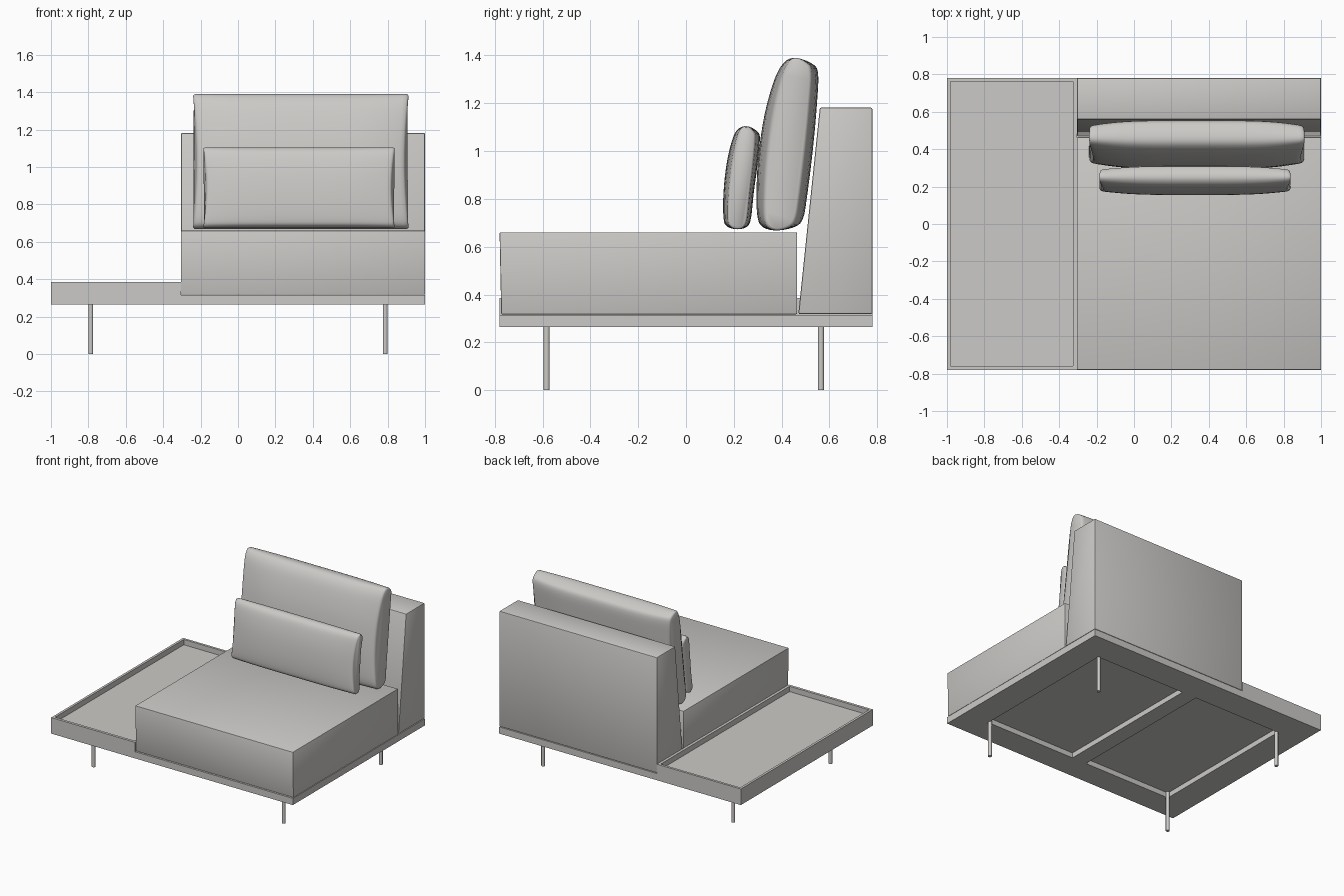
import bpy, bmesh, math
from mathutils import Vector

if "Cube" in bpy.data.objects:
    bpy.data.objects.remove(bpy.data.objects["Cube"])

grey = bpy.data.materials.new("warm grey")
grey.diffuse_color = (0.60, 0.59, 0.57, 1)
grey.use_nodes = True
grey.node_tree.nodes["Principled BSDF"].inputs["Base Color"].default_value = grey.diffuse_color


def make_object(name, bm, smooth=None):
    bmesh.ops.recalc_face_normals(bm, faces=bm.faces)
    mesh = bpy.data.meshes.new(name)
    bm.to_mesh(mesh)
    bm.free()
    mesh.materials.append(grey)
    ob = bpy.data.objects.new(name, mesh)
    bpy.context.collection.objects.link(ob)
    bpy.ops.object.select_all(action='DESELECT')
    ob.select_set(True)
    bpy.context.view_layer.objects.active = ob
    if smooth:
        bpy.ops.object.shade_smooth_by_angle(angle=math.radians(smooth))
    return ob


def prism(name, profile, axis, a, b, bevel=0.0):
    """Extrude a 2D profile along x (profile = y,z) or y (profile = x,z)."""
    bm = bmesh.new()
    place = (lambda p: (a, p[0], p[1])) if axis == 'x' else (lambda p: (p[0], a, p[1]))
    face = bm.faces.new([bm.verts.new(place(p)) for p in profile])
    ext = bmesh.ops.extrude_face_region(bm, geom=[face])
    move = Vector((b - a, 0, 0)) if axis == 'x' else Vector((0, b - a, 0))
    bmesh.ops.translate(bm, vec=move,
                        verts=[g for g in ext['geom'] if isinstance(g, bmesh.types.BMVert)])
    if bevel:
        bmesh.ops.bevel(bm, geom=bm.edges[:], offset=bevel, segments=2,
                        profile=0.5, affect='EDGES')
    return make_object(name, bm, 30 if bevel else None)


def box(name, x0, x1, y0, y1, z0, z1):
    return prism(name, [(x0, z0), (x1, z0), (x1, z1), (x0, z1)], 'y', y0, y1)


def cut(target, cutter):
    mod = target.modifiers.new("cut", 'BOOLEAN')
    mod.operation = 'DIFFERENCE'
    mod.solver = 'EXACT'
    mod.object = cutter
    bpy.context.view_layer.objects.active = target
    bpy.ops.object.modifier_apply(modifier=mod.name)
    bpy.data.objects.remove(cutter)


def smooth_loop(pts, steps=4):
    """Closed Catmull-Rom curve through the points."""
    out, n = [], len(pts)
    for i in range(n):
        p0, p1, p2, p3 = (Vector(pts[(i + k) % n]) for k in (-1, 0, 1, 2))
        for s in range(steps):
            t = s / steps
            out.append(0.5 * (2 * p1 + (p2 - p0) * t + (2 * p0 - 5 * p1 + 4 * p2 - p3) * t * t
                              + (3 * p1 - p0 - 3 * p2 + p3) * t ** 3))
    return out


def cushion(name, profile, x0, x1, mid_low, mid_high):
    """Loft a side profile across x, thinner towards the flat, pinched ends."""
    loop = smooth_loop(profile)
    z0, z1 = min(p.y for p in loop), max(p.y for p in loop)
    # distance from end, thickness, height
    half = [(0.0, .58, .975), (.004, .66, .99), (.012, .71, 1), (.03, .75, 1), (.07, .81, 1),
            (.13, .89, 1), (.2, .95, 1), (.28, .985, 1), (.36, 1, 1)]
    width, xm = x1 - x0, (x0 + x1) / 2
    rows = [(x0 + d, t, h) for d, t, h in half]
    rows += [(x1 - d, t, h) for d, t, h in reversed(half)]
    bm = bmesh.new()
    rings = []
    for x, ty, tz in rows:
        ring = []
        for p in loop:
            f = (p.y - z0) / (z1 - z0)
            c = mid_low + (mid_high - mid_low) * f
            pinch = 1 - 0.032 * math.sin(math.pi * f) * abs(x - xm) / (width / 2)
            zc = (z0 + z1) / 2
            ring.append(bm.verts.new((xm + (x - xm) * pinch, c + (p.x - c) * ty,
                                      zc + (p.y - zc) * tz)))
        rings.append(ring)
    n = len(loop)
    for a, b in zip(rings, rings[1:]):
        for i in range(n):
            bm.faces.new((a[i], a[(i + 1) % n], b[(i + 1) % n], b[i]))
    bm.faces.new(rings[0])
    bm.faces.new(rings[-1])
    return make_object(name, bm, 50)


# Platform with raised side tray, hollowed tray top and two underside recesses
platform = prism("platform", [(-1, .265), (1, .265), (1, .315), (-.305, .315),
                              (-.305, .385), (-1, .385)], 'y', -.78, .78)
cut(platform, box("tray_cutter", -.982, -.325, -.76, .762, .345, .5))
for x0, x1 in ((-.795, -.07), (.05, .795)):
    cut(platform, box("recess_cutter", x0, x1, -.59, .57, .2, .303))

# Seat block and sloping backrest
prism("seat", [(-.773, .317), (.465, .317), (.465, .66), (-.78, .66)], 'x', -.305, 1, .005)
prism("backrest", [(.47, .318), (.78, .318), (.78, 1.182), (.56, 1.182)], 'x', -.305, 1, .007)

# Cushions
cushion("back_cushion", [
    (.30, .72), (.295, .82), (.302, .97), (.328, 1.15), (.37, 1.3), (.41, 1.37), (.455, 1.39),
    (.52, 1.37), (.552, 1.33), (.548, 1.2), (.53, 1.0), (.505, .8), (.49, .72), (.46, .685),
    (.385, .668), (.325, .68)], -.24, .912, .388, .472)
cushion("lumbar_cushion", [
    (.157, .72), (.157, .83), (.172, .96), (.2, 1.065), (.23, 1.1), (.265, 1.102), (.3, 1.08),
    (.309, 1.05), (.3, .95), (.284, .83), (.272, .72), (.255, .684), (.215, .673),
    (.172, .685)], -.185, .837, .213, .253)

# Legs
for side, x in (("left", -.787), ("right", .787)):
    for end, y in (("front", -.583), ("back", .565)):
        bm = bmesh.new()
        bmesh.ops.create_cone(bm, cap_ends=True, segments=20, radius1=.0128, radius2=.0128,
                              depth=.304)
        bmesh.ops.translate(bm, verts=bm.verts, vec=(x, y, .152))
        make_object(f"{end}_{side}_leg", bm, 40)
